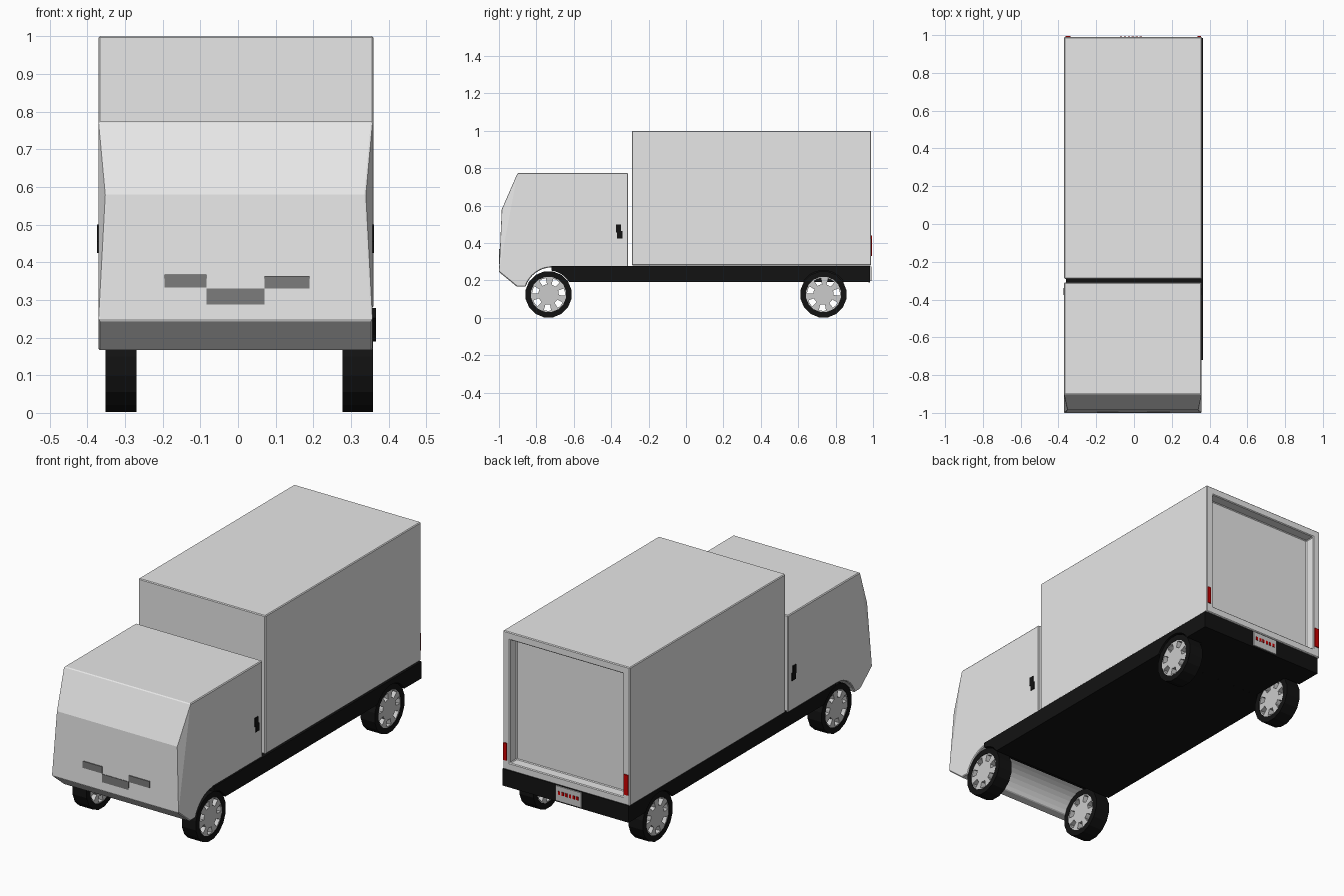
import bpy, bmesh
from math import sin, cos, pi, radians

cube = bpy.data.objects.get("Cube")
if cube:
    bpy.data.objects.remove(cube, do_unlink=True)


def material(name, r, g, b):
    m = bpy.data.materials.new(name)
    m.use_nodes = True
    m.diffuse_color = (r, g, b, 1)
    m.node_tree.nodes["Principled BSDF"].inputs["Base Color"].default_value = (r, g, b, 1)
    return m


PAINT = material("light_grey_paint", 0.8, 0.8, 0.8)
BLACK = material("black_rubber", 0.006, 0.006, 0.006)
RIM = material("rim_grey", 0.6, 0.6, 0.6)
GRILLE = material("dark_grey", 0.2, 0.2, 0.2)
RED = material("lamp_red", 0.6, 0.0, 0.0)


def finish(name, bm, mat, bevel=0):
    bmesh.ops.recalc_face_normals(bm, faces=bm.faces)
    mesh = bpy.data.meshes.new(name)
    bm.to_mesh(mesh)
    bm.free()
    mesh.materials.append(mat)
    ob = bpy.data.objects.new(name, mesh)
    bpy.context.collection.objects.link(ob)
    if bevel:
        mod = ob.modifiers.new("edge_bevel", "BEVEL")
        mod.width, mod.segments = bevel, 1
        mod.limit_method, mod.angle_limit = "ANGLE", radians(50)
    return ob


def box_bm(x, y, z):
    bm = bmesh.new()
    bmesh.ops.create_cube(bm, size=1)
    for v in bm.verts:
        for i, (lo, hi) in enumerate((x, y, z)):
            v.co[i] = lo if v.co[i] < 0 else hi
    return bm


def box(name, x, y, z, mat):
    return finish(name, box_bm(x, y, z), mat)


def arc(cy, cz, r, start, end, n):
    """Points (y, z) on an arc, angles in degrees."""
    angles = [radians(start + (end - start) * i / n) for i in range(n + 1)]
    return [(cy + r * cos(a), cz + r * sin(a)) for a in angles]


def prism(profile, x0, x1):
    """Extrude a (y, z) profile along x; returns bmesh and both vertex rows."""
    bm = bmesh.new()
    rows = [[bm.verts.new((x, y, z)) for y, z in profile] for x in (x0, x1)]
    n = len(profile)
    for i in range(n):
        j = (i + 1) % n
        bm.faces.new((rows[0][i], rows[0][j], rows[1][j], rows[1][i]))
    return bm, rows


AXLE_Z, AXLES = 0.125, {"front": -0.735, "rear": 0.735}

# Cab: the windscreen foot is pulled in, leaving slim corner facets
profile = [(-0.9, 0.775), (-0.985, 0.58), (-1.0, 0.245), (-0.905, 0.167)]
profile += arc(-0.715, 0.12, 0.15, 162, 90, 8) + [(-0.31, 0.27), (-0.31, 0.775)]
bm, rows = prism(profile, -0.37, 0.357)
for row, inward in zip(rows, (0.018, -0.018)):
    row[1].co.x += inward
    bm.faces.new(row[:1] + row[2:])
    bm.faces.new(row[:3])
finish("cab", bm, PAINT, 0.004)

# Stepped grille marks on the nose
for name, x, z in (("right", (-0.195, -0.083), (0.333, 0.368)),
                   ("centre", (-0.083, 0.07), (0.288, 0.33)),
                   ("left", (0.07, 0.19), (0.33, 0.364))):
    box("grille_" + name, x, (-0.999, -0.99), z, GRILLE)

# Door handles, two staggered plates on each side
for side, x in (("left", (0.353, 0.361)), ("right", (-0.374, -0.366))):
    box("upper_handle_" + side, x, (-0.375, -0.348), (0.455, 0.5), BLACK)
    box("lower_handle_" + side, x, (-0.368, -0.34), (0.425, 0.465), BLACK)

# Cargo box with a recessed rear door
bm = box_bm((-0.37, 0.36), (-0.29, 0.99), (0.28, 1.0))
rear = max(bm.faces, key=lambda f: f.calc_center_median().y)
bmesh.ops.inset_region(bm, faces=[rear], thickness=0.04, use_even_offset=True)
door = bmesh.ops.extrude_discrete_faces(bm, faces=[rear])["faces"][0]
for v in door.verts:
    v.co.y -= 0.055
finish("cargo_box", bm, PAINT, 0.004)

# Chassis with wheel arches and a solid core between the wheels
arch = arc(AXLES["rear"], AXLE_Z, 0.128, 31, 149, 12)
profile = [(-0.72, 0.278), (0.985, 0.278), (0.985, 0.19)] + arch
profile += arc(AXLES["front"], AXLE_Z, 0.128, 31, 83, 6)
bm, rows = prism(profile, -0.36, 0.366)
for row in rows:
    bm.faces.new(row)
finish("chassis", bm, BLACK)
box("chassis_core", (-0.265, 0.27), (-0.6, 0.984), (0.191, 0.277), BLACK)


def ring_solid(name, x, y, steps, radii, skip, mat, phase):
    """Polar grid disc extruded across the wheel width, with open cells."""
    bm = bmesh.new()
    grid = [[bm.verts.new((x[0], y + r * cos(phase + 2 * pi * i / steps),
                           AXLE_Z + r * sin(phase + 2 * pi * i / steps)))
             for i in range(steps)] for r in radii]
    for k in range(len(radii) - 1):
        for i in range(steps):
            if not skip(k, i):
                j = (i + 1) % steps
                bm.faces.new((grid[k][i], grid[k][j], grid[k + 1][j], grid[k + 1][i]))
    if steps == 28:
        bm.faces.new(grid[0])
    new = bmesh.ops.extrude_face_region(bm, geom=bm.faces[:], use_keep_orig=True)["geom"]
    for v in new:
        if isinstance(v, bmesh.types.BMVert):
            v.co.x = x[1]
    return finish(name, bm, mat)


# Wheels: tyre plus a rim with seven through holes
for axle, y in AXLES.items():
    for side, x in (("left", (0.277, 0.358)), ("right", (-0.352, -0.27))):
        label = axle + "_" + side
        ring_solid("tyre_" + label, x, y, 16, (0.095, 0.115, 0.125),
                   lambda k, i: False, BLACK, pi / 16)
        ring_solid("rim_" + label, (x[0] + 0.002, x[1] - 0.002), y, 28, (0.055, 0.088, 0.097),
                   lambda k, i: k == 0 and i % 4 < 2, RIM, radians(-4))

# Tail lamps and blank number plate with plain red marks
box("tail_lamp_left", (0.337, 0.356), (0.985, 0.995), (0.33, 0.42), RED)
box("tail_lamp_right", (-0.362, -0.336), (0.985, 0.995), (0.335, 0.44), RED)
box("number_plate", (-0.09, 0.056), (0.983, 0.991), (0.197, 0.275), RIM)
for i in range(6):
    x = -0.075 + i * 0.021
    box("plate_mark_%d" % i, (x, x + 0.012), (0.988, 0.993), (0.232, 0.25), RED)
